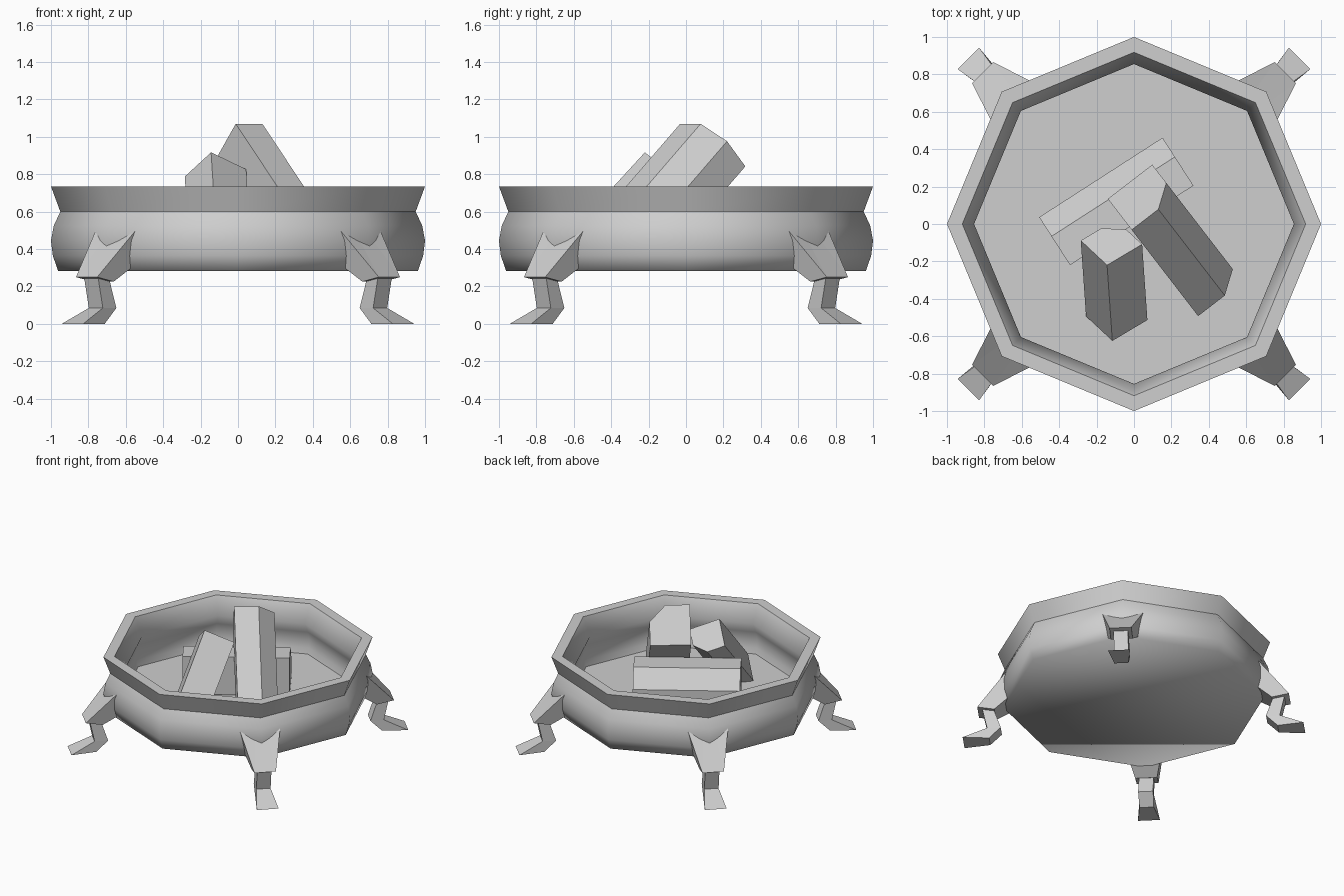
import bpy, bmesh, math
from mathutils import Vector

if "Cube" in bpy.data.objects:
    bpy.data.objects.remove(bpy.data.objects["Cube"])

grey = bpy.data.materials.new("plain_grey")
grey.diffuse_color = (0.62, 0.62, 0.62, 1)
grey.use_nodes = True
grey.node_tree.nodes["Principled BSDF"].inputs["Base Color"].default_value = grey.diffuse_color


def finish(name, bm):
    """Turn a bmesh into a named object with outward normals."""
    bmesh.ops.recalc_face_normals(bm, faces=bm.faces)
    mesh = bpy.data.meshes.new(name)
    bm.to_mesh(mesh)
    bm.free()
    mesh.materials.append(grey)
    obj = bpy.data.objects.new(name, mesh)
    bpy.context.collection.objects.link(obj)
    return obj


def loft(bm, sections):
    """Skin a list of equal-sized point loops and cap both ends."""
    loops = [[bm.verts.new(p) for p in s] for s in sections]
    n = len(loops[0])
    for a, b in zip(loops, loops[1:]):
        for i in range(n):
            j = (i + 1) % n
            bm.faces.new((a[i], a[j], b[j], b[i]))
    bm.faces.new(loops[0])
    bm.faces.new(loops[-1])
    return loops


# Octagonal bowl: (radius, height, sharp ring) from underside to inner floor
profile = [
    (0.962, 0.283, False), (0.99, 0.365, False), (1.0, 0.445, False),
    (0.985, 0.525, False), (0.95, 0.60, True), (1.0, 0.735, True),
    (0.918, 0.735, True), (0.855, 0.595, False), (0.892, 0.515, False),
    (0.908, 0.445, False), (0.903, 0.385, False), (0.892, 0.338, True),
]
bm = bmesh.new()
rings = loft(bm, [[(r * math.cos(k * math.pi / 4), r * math.sin(k * math.pi / 4), z)
                   for k in range(8)] for r, z, _ in profile])
for f in bm.faces:
    f.smooth = True
for ring, (_, _, sharp) in zip(rings, profile):
    if sharp:
        for k in range(8):
            bm.edges.get((ring[k], ring[(k + 1) % 8])).smooth = False
finish("bowl", bm)


# Legs: points are (distance from centre, sideways, height) on each diagonal
def build_leg(name, angle):
    c, s = math.cos(angle), math.sin(angle)

    def place(r, t, z):
        return Vector((r * c - t * s, r * s + t * c, z))

    bm = bmesh.new()
    # forked thigh gripping the bowl
    outline = {"tip": (0.928, 0.15, 0.496), "dip": (0.975, 0.05, 0.44),
               "knee": (1.145, 0.08, 0.25), "root": (0.874, 0.123, 0.33),
               "under": (1.02, 0.08, 0.226)}
    v = {(k, m): bm.verts.new(place(r, t * m, z))
         for k, (r, t, z) in outline.items() for m in (-1, 1)}
    for m in (-1, 1):
        for keys in (("tip", "dip", "knee"), ("tip", "dip", "root"),
                     ("tip", "knee", "under", "root")):
            bm.faces.new([v[k, m] for k in keys])
    for a, b in (("dip", "knee"), ("knee", "under"), ("under", "root"), ("root", "dip")):
        bm.faces.new((v[a, -1], v[a, 1], v[b, 1], v[b, -1]))
    # shin and wedge foot: (front r, z, half width, back r, z, half width)
    shin = [(1.11, 0.245, 0.053, 1.025, 0.235, 0.053),
            (1.075, 0.085, 0.053, 0.975, 0.085, 0.055),
            (1.252, 0.0, 0.081, 1.06, 0.0, 0.052)]
    loft(bm, [[place(fr, -fw, fz), place(fr, fw, fz), place(br, bw, bz), place(br, -bw, bz)]
              for fr, fz, fw, br, bz, bw in shin])
    finish(name, bm)


for i, side in enumerate(("back_right", "back_left", "front_left", "front_right")):
    build_leg("leg_" + side, math.radians(45 + 90 * i))


# Logs: square beams with one long corner cut off
def build_log(name, corner, u, v, size_u, size_v, length):
    o, u, v = Vector(corner), Vector(u).normalized(), Vector(v)
    v = (v - u * v.dot(u)).normalized()
    d = u.cross(v) * length
    u, v = u * size_u, v * size_v
    end = [o, o + u, o + u + v * 0.59, o + u * 0.6 + v, o + v]
    bm = bmesh.new()
    loft(bm, [end, [p + d for p in end]])
    finish(name, bm)


build_log("log_lying", (-0.342, -0.22, 0.348), (-0.163, 0.253, 0), (0, 0, 1), 0.305, 0.305, 0.785)
build_log("log_tall", (-0.14, 0.134, 0.842), (0.236, 0.182, 0), (0.13, -0.164, 0.228),
          0.30, 0.309, 0.79)
build_log("log_short", (-0.144, -0.22, 0.917), (-0.139, 0.13, -0.128),
          (0.187, 0.108, -0.087), 0.232, 0.236, 0.60)
